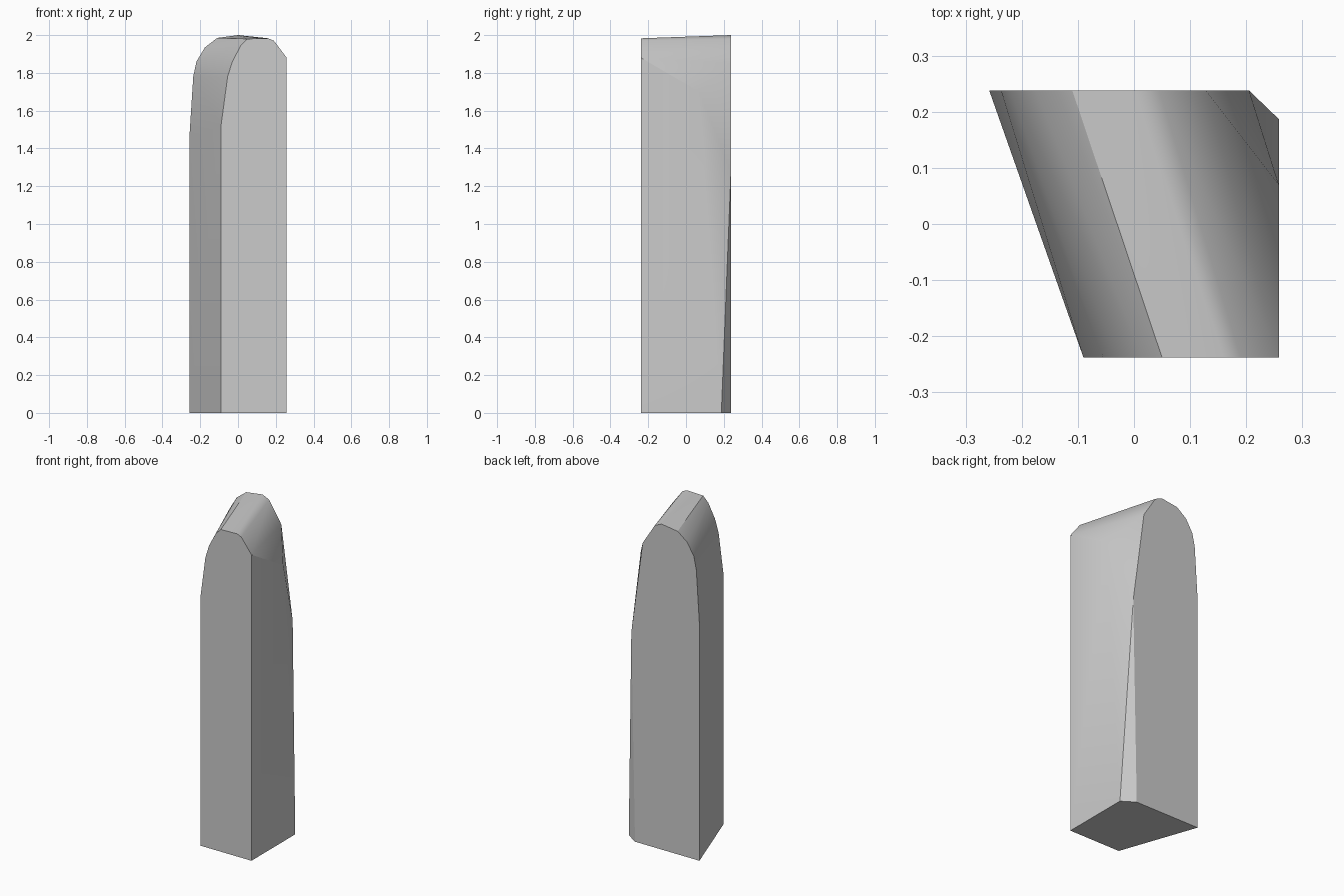
import bpy, bmesh, math

cube = bpy.data.objects.get("Cube")
if cube:
    bpy.data.objects.remove(cube, do_unlink=True)

# Plain grey stone
stone = bpy.data.materials.new("grey_stone")
stone.use_nodes = True
grey = (0.6, 0.6, 0.6, 1)
stone.diffuse_color = grey
stone.node_tree.nodes["Principled BSDF"].inputs["Base Color"].default_value = grey

HALF_DEPTH = 0.238

# Rounded front and back outlines as (x, z)
front = [(-.09, 0), (-.09, 1.52), (-.055, 1.78), (-.03, 1.86), (.015, 1.945),
         (.05, 1.98), (.16, 1.983), (.19, 1.97), (.258, 1.88), (.258, 0)]
back = [(-.258, 0), (-.258, 1.45), (-.237, 1.78), (-.22, 1.86), (-.175, 1.935),
        (-.11, 1.985), (0, 2), (.045, 1.98), (.128, 1.85), (.205, 1.28), (.18, 0)]

# Chipped corner on the left side of the back
chip = [(.258, .187, 0), (.258, .07, 1.7)]

points = [(x, -HALF_DEPTH, z) for x, z in front]
points += [(x, HALF_DEPTH, z) for x, z in back] + chip

# Skin the outlines into one solid block
bm = bmesh.new()
for p in points:
    bm.verts.new(p)
bmesh.ops.convex_hull(bm, input=bm.verts)
bmesh.ops.dissolve_limit(bm, angle_limit=math.radians(0.5), verts=bm.verts, edges=bm.edges)
bmesh.ops.recalc_face_normals(bm, faces=bm.faces)
mesh = bpy.data.meshes.new("stone_block")
bm.to_mesh(mesh)
bm.free()
mesh.materials.append(stone)

block = bpy.data.objects.new("stone_block", mesh)
bpy.context.collection.objects.link(block)

# Smooth shading with crisp outline edges
bpy.context.view_layer.objects.active = block
block.select_set(True)
bpy.ops.object.shade_smooth_by_angle(angle=math.radians(30))
